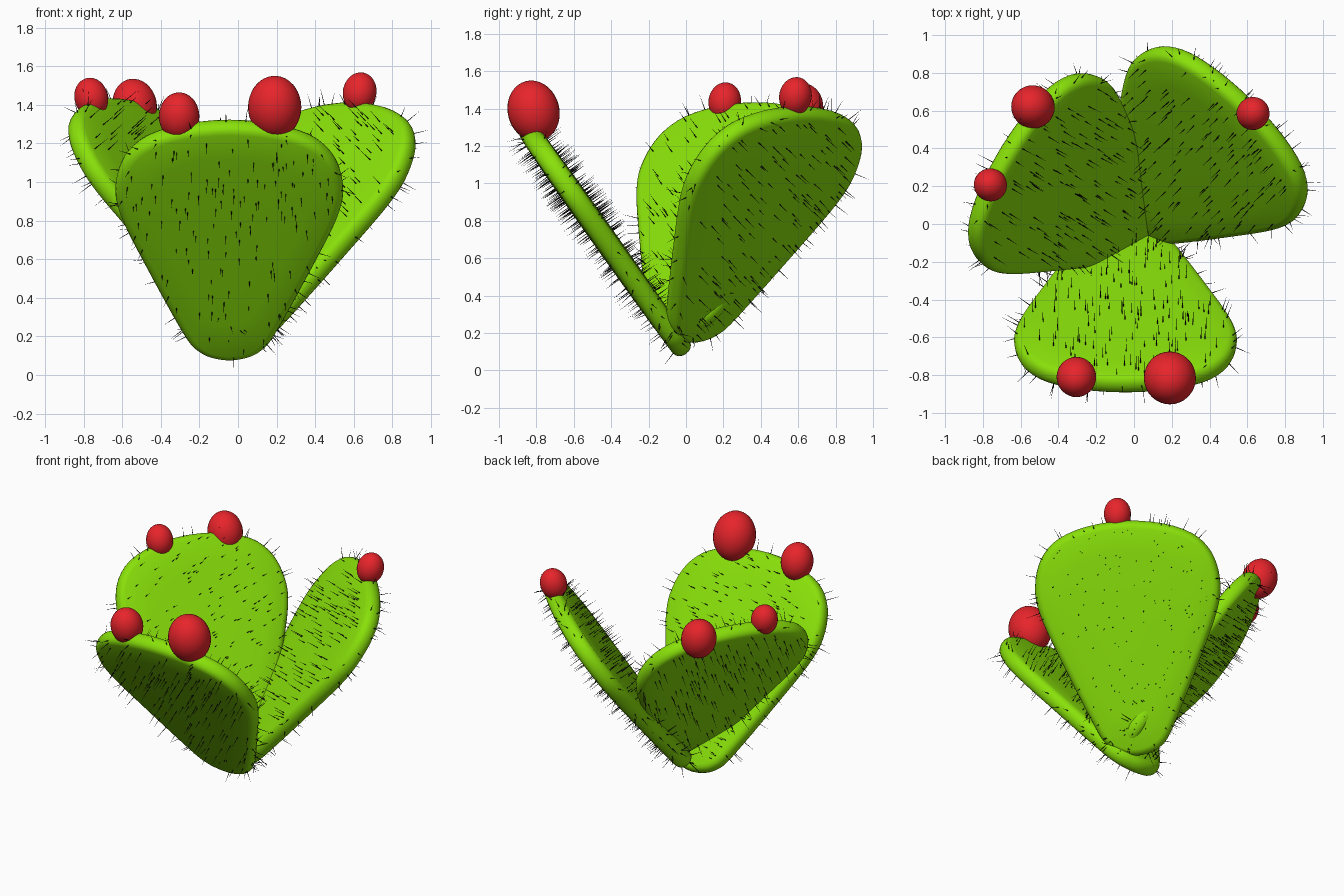
import bpy, bmesh, math, random
from mathutils import Vector, Matrix

if "Cube" in bpy.data.objects:
    bpy.data.objects.remove(bpy.data.objects["Cube"])

random.seed(4)


def material(name, rgb):
    m = bpy.data.materials.new(name)
    m.diffuse_color = (*rgb, 1)
    m.use_nodes = True
    m.node_tree.nodes["Principled BSDF"].inputs["Base Color"].default_value = m.diffuse_color
    return m


GREEN = material("pad_green", (0.25, 0.75, 0.003))
RED = material("fruit_red", (0.8, 0.018, 0.024))
BLACK = material("spine_black", (0.005, 0.005, 0.005))
TILT = math.radians(35.3)

# Half outline of a pad: (half width, height along the pad)
HALF = [(0.0, 0.0), (0.1, 0.02), (0.165, 0.06), (0.22, 0.13), (0.32, 0.34),
        (0.435, 0.6), (0.525, 0.81), (0.572, 0.95), (0.587, 1.06),
        (0.57, 1.19), (0.52, 1.3), (0.42, 1.395), (0.24, 1.463), (0.0, 1.49)]
# Rounded rim: (inset from the outline, half thickness)
RIM = [(0.0, 0.0), (0.003, 0.02), (0.011, 0.037), (0.024, 0.049), (0.045, 0.056)]


def finish(name, bm, mat, smooth=True):
    mesh = bpy.data.meshes.new(name)
    bm.to_mesh(mesh)
    bm.free()
    mesh.materials.append(mat)
    for p in mesh.polygons:
        p.use_smooth = smooth
    obj = bpy.data.objects.new(name, mesh)
    bpy.context.collection.objects.link(obj)
    return obj


def smooth_loop(points, steps=3):
    """Closed Catmull-Rom curve through the points."""
    out, n = [], len(points)
    for i in range(n):
        a, b, c, d = (points[(i + k) % n] for k in (-1, 0, 1, 2))
        for s in range(steps):
            t = s / steps
            out.append(0.5 * (2 * b + (c - a) * t + (2 * a - 5 * b + 4 * c - d) * t * t
                              + (3 * b - a - 3 * c + d) * t ** 3))
    return out


def frame(angle, u, side, z, scale):
    """Pad space (x across, y along, z thickness) to world."""
    c, s = math.cos(angle), math.sin(angle)
    across = Vector((-s, c, 0))
    along = Vector((c * math.sin(TILT), s * math.sin(TILT), math.cos(TILT)))
    rot = Matrix((across, along, across.cross(along))).transposed()
    place = Vector((c, s, 0)) * u + across * side + Vector((0, 0, z))
    return Matrix.Translation(place) @ rot.to_4x4() @ Matrix.Scale(scale, 4)


def make_pad(name, mat4):
    pts = [Vector(p) for p in HALF] + [Vector((-x, y)) for x, y in HALF[-2:0:-1]]
    loop = smooth_loop(pts)
    n = len(loop)
    centre = Vector((0, 0.85))
    inward = []
    for i in range(n):
        t = (loop[(i + 1) % n] - loop[i - 1]).normalized()
        inward.append(Vector((-t.y, t.x)))

    def ring(bm, inset, h, scale=1.0):
        return [bm.verts.new((*(centre + (p + q * inset - centre) * scale), h))
                for p, q in zip(loop, inward)]

    bm = bmesh.new()
    inner = [(RIM[-1][0], 0.06, 0.75), (RIM[-1][0], 0.063, 0.4)]
    half = [(i, h, 1.0) for i, h in RIM] + inner
    rings = [ring(bm, i, -h, s) for i, h, s in reversed(half)]
    rings += [ring(bm, i, h, s) for i, h, s in half[1:]]
    for a, b in zip(rings, rings[1:]):
        for i in range(n):
            j = (i + 1) % n
            bm.faces.new((a[i], a[j], b[j], b[i]))
    for r, h in ((rings[0], -0.064), (rings[-1], 0.064)):
        tip = bm.verts.new((*centre, h))
        for i in range(n):
            bm.faces.new((r[i], r[(i + 1) % n], tip))
    bm.transform(mat4)
    bmesh.ops.recalc_face_normals(bm, faces=bm.faces)
    return finish(name, bm, GREEN)


def make_spines(name, pad, count):
    """Thin three-sided spikes scattered evenly over a pad."""
    mesh = pad.data
    mesh.calc_loop_triangles()
    tris = list(mesh.loop_triangles)
    bm = bmesh.new()
    for tri in random.choices(tris, [t.area for t in tris], k=count):
        a, b, c = (mesh.vertices[i].co for i in tri.vertices)
        r, s = math.sqrt(random.random()), random.random()
        base = a * (1 - r) + b * (r * (1 - s)) + c * (r * s)
        nor = Vector(tri.normal)
        nor = (nor + Vector([random.uniform(-0.04, 0.04) for _ in range(3)])).normalized()
        length = random.uniform(0.05, 0.1)
        m = Matrix.Translation(base + nor * (length / 2 - 0.005)) @ \
            nor.to_track_quat('Z', 'Y').to_matrix().to_4x4()
        bmesh.ops.create_cone(bm, cap_ends=True, segments=3, radius1=0.003,
                              radius2=0.0004, depth=length, matrix=m)
    return finish(name, bm, BLACK, smooth=False)


# Three pads: name, heading, outward and sideways shift, base height, size
PADS = [("front_pad", -90, 0.0, -0.045, 0.088, 1.005),
        ("right_pad", 45, 0.0, 0.015, 0.16, 1.02),
        ("left_pad", 148.5, -0.075, 0.018, 0.205, 1.0)]
for name, deg, u, side, z, scale in PADS:
    pad = make_pad(name, frame(math.radians(deg), u, side, z, scale))
    make_spines(name.replace("pad", "spines"), pad, 360)

# Red fruits along the top rims: centre, radius, heading of the pad
FRUITS = [((0.19, -0.815, 1.387), 0.138, -90), ((-0.305, -0.81, 1.34), 0.105, -90),
          ((0.63, 0.585, 1.465), 0.087, 45), ((-0.76, 0.207, 1.437), 0.087, 148),
          ((-0.535, 0.62, 1.4), 0.114, 148)]
for k, (pos, r, deg) in enumerate(FRUITS):
    bm = bmesh.new()
    bmesh.ops.create_uvsphere(bm, u_segments=32, v_segments=20, radius=r)
    bm.transform(Matrix.Translation(pos) @ Matrix.Rotation(math.radians(deg), 4, 'Z')
                 @ Matrix.Rotation(math.radians(15), 4, 'Y')
                 @ Matrix.Diagonal((1, 1, 1.19, 1)))
    finish(f"fruit_{k + 1}", bm, RED)
